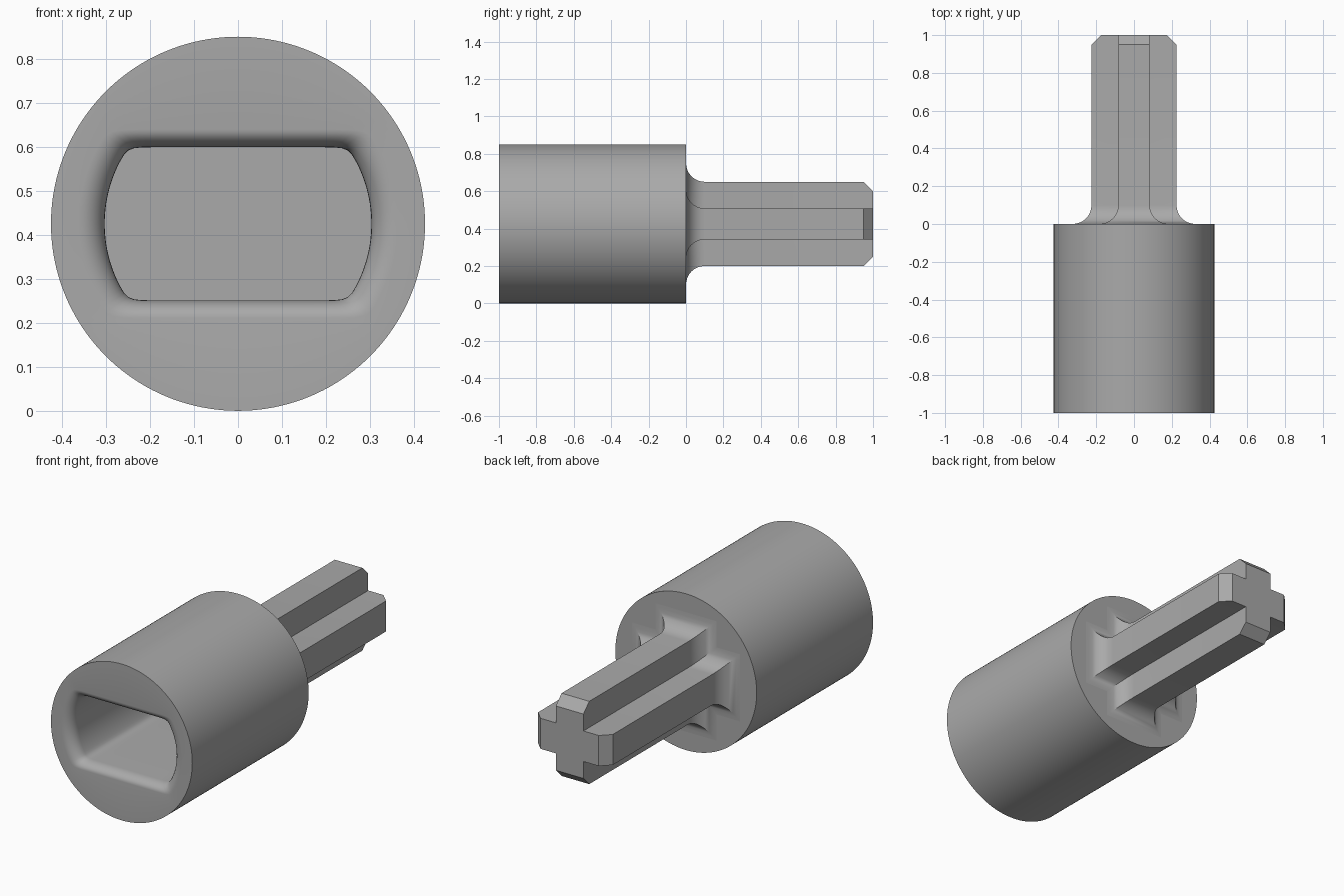
import bpy, bmesh
from math import sin, cos, pi, radians

cube = bpy.data.objects.get("Cube")
if cube:
    bpy.data.objects.remove(cube, do_unlink=True)

grey = bpy.data.materials.new("mid_grey")
grey.use_nodes = True
colour = (0.4, 0.4, 0.4, 1)
grey.diffuse_color = colour
grey.node_tree.nodes["Principled BSDF"].inputs["Base Color"].default_value = colour

CENTRE_Z = 0.425
SEGMENTS = 160


def loft(name, sections):
    """Skin a list of (y, [(x, z), ...]) sections and cap both ends."""
    bm = bmesh.new()
    rings = [[bm.verts.new((x, y, z + CENTRE_Z)) for x, z in pts]
             for y, pts in sections]
    count = len(rings[0])
    for a, b in zip(rings, rings[1:]):
        for i in range(count):
            j = (i + 1) % count
            bm.faces.new((a[i], a[j], b[j], b[i]))
    bm.faces.new(rings[0])
    bm.faces.new(rings[-1])
    bmesh.ops.recalc_face_normals(bm, faces=bm.faces)
    mesh = bpy.data.meshes.new(name)
    bm.to_mesh(mesh)
    bm.free()
    mesh.materials.append(grey)
    obj = bpy.data.objects.new(name, mesh)
    bpy.context.collection.objects.link(obj)
    bpy.ops.object.select_all(action='DESELECT')
    obj.select_set(True)
    bpy.context.view_layer.objects.active = obj
    bpy.ops.object.shade_smooth_by_angle(angle=radians(30))
    return obj


def polar(radius):
    angles = [2 * pi * i / SEGMENTS for i in range(SEGMENTS)]
    return [(radius(t) * cos(t), radius(t) * sin(t)) for t in angles]


def slot(side, flat, p=30):
    """Circle with flattened top and bottom and softened corners."""
    return polar(lambda t: (side ** -p + (abs(sin(t)) / flat) ** p) ** (-1 / p))


def cross(length, width):
    """Plus-shaped outline from arm half-length and half-width."""
    quarter = [(length, -width), (length, width), (width, width)]
    pts = []
    for _ in range(4):
        pts += quarter
        quarter = [(-z, x) for x, z in quarter]
    return pts


# Barrel with a rounded lip leading into a blind slot
disc = polar(lambda t: 0.425)
sections = [(0, disc), (-1, disc)]
STEPS = 8
for i in range(STEPS + 1):
    a = pi / 2 * i / STEPS
    sections.append((-1 + 0.06 * (1 - cos(a)),
                     slot(0.303 + 0.06 * (1 - sin(a)), 0.174 + 0.04 * (1 - sin(a)))))
sections.append((-0.15, slot(0.303, 0.174)))
loft("socket_barrel", sections)

# Cross axle with a flared root and chamfered arm tips
ARM, HALF, FLARE = 0.225, 0.083, 0.1
sections = [(-0.02, cross(ARM + FLARE, HALF + FLARE))]
for i in range(STEPS + 1):
    a = pi / 2 * i / STEPS
    d = FLARE * (1 - sin(a))
    sections.append((FLARE * (1 - cos(a)), cross(ARM + d, HALF + d)))
sections += [(0.95, cross(ARM, HALF)), (1, cross(ARM - 0.05, HALF))]
loft("cross_axle", sections)
